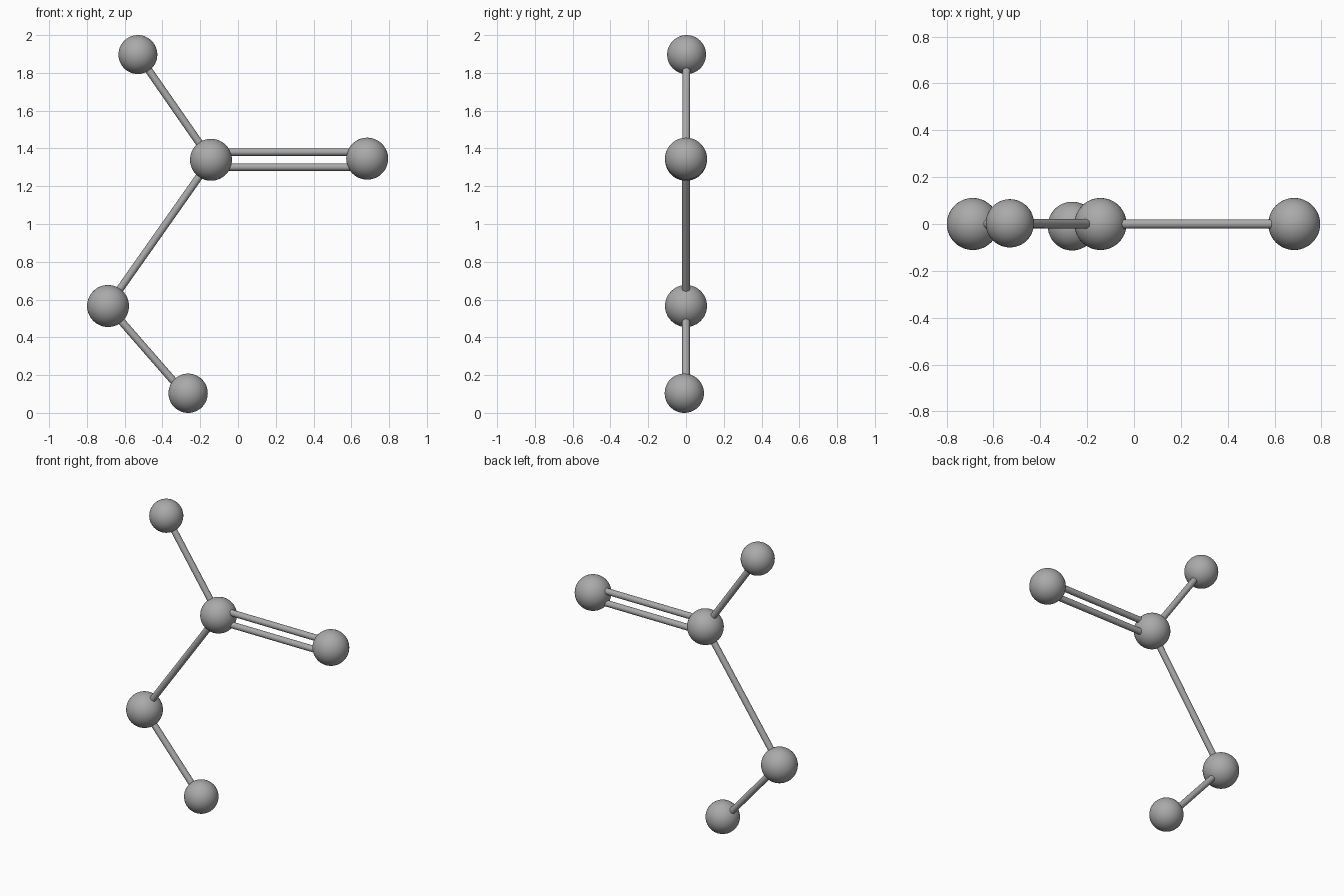
import bpy
from mathutils import Vector

if "Cube" in bpy.data.objects:
    bpy.data.objects.remove(bpy.data.objects["Cube"])

grey = bpy.data.materials.new("mid grey")
grey.diffuse_color = (0.4, 0.4, 0.4, 1)
grey.use_nodes = True
grey.node_tree.nodes["Principled BSDF"].inputs["Base Color"].default_value = grey.diffuse_color

ROD_RADIUS = 0.02


def finish(name):
    obj = bpy.context.object
    obj.name = name
    obj.data.materials.append(grey)
    bpy.ops.object.shade_smooth_by_angle()


def ball(name, centre, radius):
    bpy.ops.mesh.primitive_uv_sphere_add(
        segments=48, ring_count=24, radius=radius, location=centre)
    finish(name)


def rod(name, start, end):
    start, end = Vector(start), Vector(end)
    axis = end - start
    bpy.ops.mesh.primitive_cylinder_add(
        vertices=24, radius=ROD_RADIUS, depth=axis.length,
        location=(start + end) / 2,
        rotation=axis.to_track_quat('Z', 'Y').to_euler())
    finish(name)


# Ball centres
top = (-0.53, 0.003, 1.897)
hub = (-0.143, 0, 1.34)
right = (0.684, 0, 1.346)
left = (-0.688, 0, 0.566)
bottom = (-0.264, -0.009, 0.104)

# Balls: three large, two slightly smaller
ball("hub_ball", hub, 0.111)
ball("right_ball", right, 0.111)
ball("left_ball", left, 0.111)
ball("top_ball", top, 0.103)
ball("bottom_ball", bottom, 0.104)

# Single connecting rods; the lowest one enters its ball slightly off centre
rod("top_rod", hub, top)
rod("long_rod", hub, left)
rod("bottom_rod", left, (-0.287, 0, 0.106))

# Parallel pair of rods to the right
for name, dz in (("upper_pair_rod", 0.04), ("lower_pair_rod", -0.04)):
    offset = Vector((0, 0, dz))
    z = 1.341
    rod(name, Vector((hub[0], 0, z)) + offset, Vector((right[0], 0, z)) + offset)
